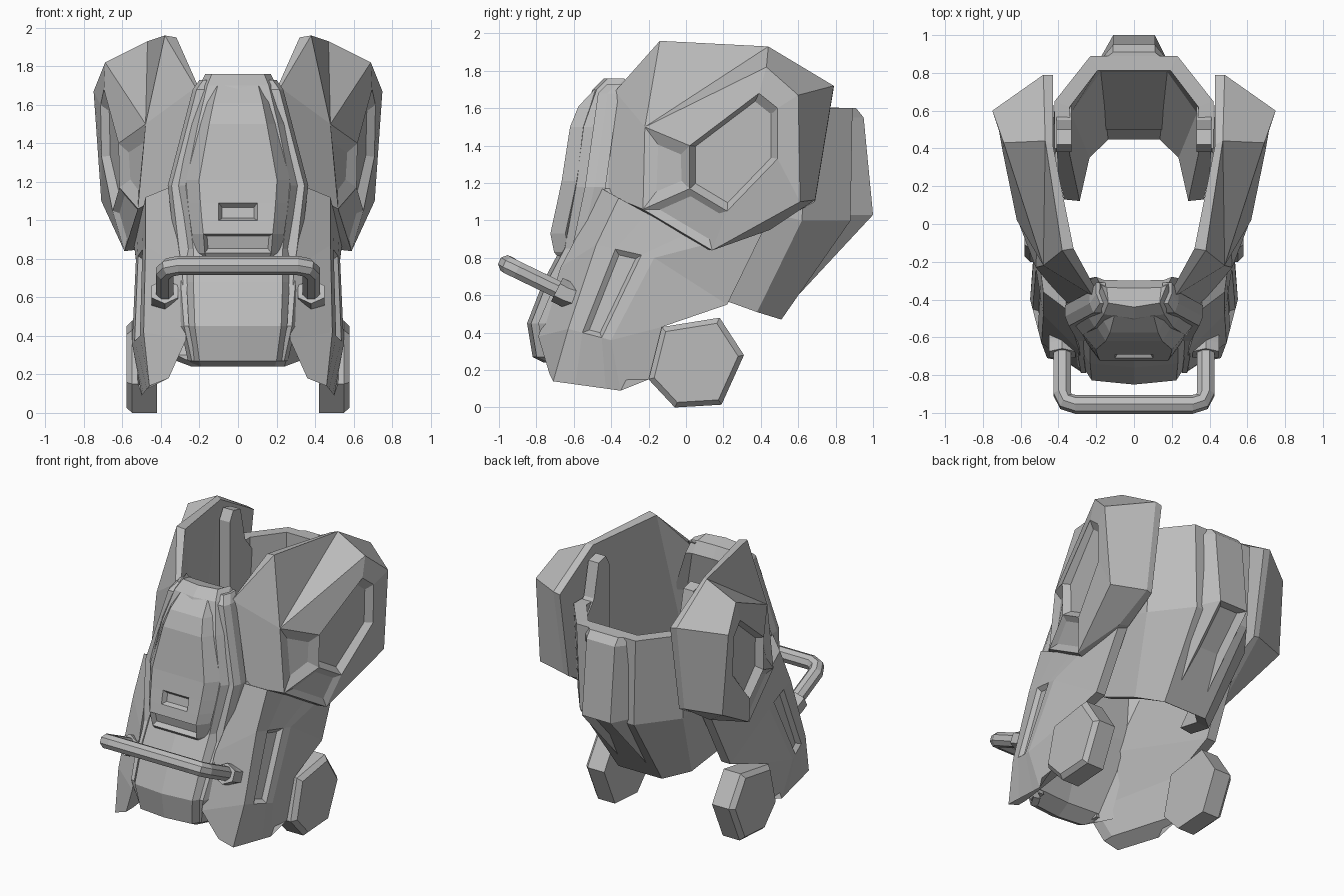
import bpy, bmesh, math
from mathutils import Vector

cube = bpy.data.objects.get("Cube")
if cube:
    bpy.data.objects.remove(cube, do_unlink=True)

GREY = bpy.data.materials.new("armour_grey")
GREY.use_nodes = True
GREY.diffuse_color = (0.5, 0.5, 0.5, 1)
GREY.node_tree.nodes["Principled BSDF"].inputs["Base Color"].default_value = (0.5, 0.5, 0.5, 1)
CORE = Vector((0, 0.1, 1.0))


def orient(bm, ref=CORE):
    """Make all normals agree and point away from ref."""
    bmesh.ops.recalc_face_normals(bm, faces=bm.faces)
    if sum(f.normal.dot(f.calc_center_median() - ref) * f.calc_area() for f in bm.faces) < 0:
        bmesh.ops.reverse_faces(bm, faces=bm.faces)
    bm.normal_update()


def loft(rows, wrap_rows=False, wrap_cols=False, cap=False, ref=CORE):
    """Skin a grid of points with quads."""
    bm = bmesh.new()
    grid = [[bm.verts.new(p) for p in row] for row in rows]
    n, m = len(grid), len(grid[0])
    for i in range(n if wrap_rows else n - 1):
        for j in range(m if wrap_cols else m - 1):
            a, b = grid[i], grid[(i + 1) % n]
            k = (j + 1) % m
            bm.faces.new((a[j], a[k], b[k], b[j]))
    if cap:
        bmesh.ops.holes_fill(bm, edges=[e for e in bm.edges if e.is_boundary], sides=0)
    orient(bm, ref)
    return bm


def recess(bm, faces, thickness, depth):
    bmesh.ops.inset_region(bm, faces=faces, thickness=thickness, depth=-depth, use_even_offset=True)


def finish(bm, name, wall=0, mirror=False):
    me = bpy.data.meshes.new(name)
    bm.to_mesh(me)
    bm.free()
    me.materials.append(GREY)
    ob = bpy.data.objects.new(name, me)
    bpy.context.collection.objects.link(ob)
    if wall:
        s = ob.modifiers.new("wall", "SOLIDIFY")
        s.thickness, s.offset = wall, -1
    if mirror:
        ob.modifiers.new("mirror", "MIRROR")
    return ob


def sweep(path, name, ra, rb, sides=8, mirror=False):
    """Sweep a faceted section along a path."""
    pts = [Vector(p) for p in path]
    rows = []
    for i, p in enumerate(pts):
        t = (pts[min(i + 1, len(pts) - 1)] - pts[max(i - 1, 0)]).normalized()
        side = t.cross(Vector((0, -0.45, -1))).normalized()
        up = side.cross(t)
        ang = [math.tau * (k + 0.5) / sides for k in range(sides)]
        rows.append([p + side * ra * math.cos(a) + up * rb * math.sin(a) for a in ang])
    return finish(loft(rows, wrap_cols=True, cap=True), name, mirror=mirror)


# Front shin plate: curved slab, front surface then wider back surface
shin = [(.24, -.76, .24), (.25, -.82, .27), (.28, -.85, .45), (.29, -.76, .68), (.29, -.67, .85),
        (.34, -.61, 1.18), (.26, -.57, 1.5), (.2, -.50, 1.7), (.17, -.44, 1.76), (.18, -.34, 1.74),
        (.2, -.3, 1.66), (.37, -.42, 1.17), (.42, -.5, .8), (.4, -.66, .3)]
rows = []
for w, y, z in shin:
    bow = .02 if y > -.4 else .11
    rows.append([(s * w, y + d * bow, z) for s, d in ((-1, 1), (-.8, .2), (0, 0), (.8, .2), (1, 1))])
finish(loft(rows, wrap_rows=True, cap=True, ref=Vector((0, -.6, 1))), "shin_plate")

# Raised centre plate with a window and a lower slot
raised = [(.22, -.69, .81), (.23, -.705, .83), (.24, -.725, .93), (.25, -.71, 1.0),
          (.26, -.69, 1.09), (.27, -.665, 1.21), (.2, -.62, 1.5), (.17, -.575, 1.61), (.14, -.49, 1.7)]
rows = [[(-w, y + .08, z), (-.75 * w, y, z), (-.1, y, z), (.1, y, z), (.75 * w, y, z), (w, y + .08, z)]
        for w, y, z in raised]
bm = loft(rows)
for low, high, reach in ((.83, .93, .19), (1.0, 1.09, .05)):
    mid = (low + high) / 2
    hit = [f for f in bm.faces if abs(f.calc_center_median().z - mid) < .02
           and abs(f.calc_center_median().x) < reach and abs(f.normal.x) < .4]
    recess(bm, hit, .018, .03)
finish(bm, "raised_plate", wall=.06)

# Rails along both edges of the shin plate: inner x, outer x, front y, z
rail = [(.15, .2, -.42, 1.73), (.17, .235, -.47, 1.68), (.28, .365, -.54, 1.18),
        (.25, .32, -.62, .8), (.265, .315, -.71, .64), (.255, .3, -.79, .45), (.22, .26, -.75, .27)]
rows = [[(a, y, z), (b - .02, y, z), (b, y + .05, z), (b, y + .11, z), (a, y + .11, z)]
        for a, b, y, z in rail]
finish(loft(rows, wrap_cols=True, cap=True, ref=Vector((.27, -.5, 1))), "edge_rail", mirror=True)

# Lower side panels: slanted groove outside, flat wall inside
side = [[(.36, -.73, .18), (.46, -.71, .14), (.5, -.35, .09), (.52, -.2, .15)],
        [(.27, -.79, .38), (.49, -.63, .42), (.55, -.40, .36), (.53, -.13, .43)],
        [(.29, -.67, .75), (.48, -.48, .87), (.53, -.17, .8), (.5, .22, .55)],
        [(.36, -.45, 1.17), (.48, -.36, 1.12), (.54, .1, .87), (.48, .45, 1.02)]]
rows = []
for p in side:
    p = [Vector(q) for q in p]
    rows.append([p[0], p[1], p[1].lerp(p[2], .33), p[1].lerp(p[2], .78), p[2], p[3],
                 p[3] + Vector((-.07, 0, 0)), p[0] + Vector((.0, .08, 0))])
bm = loft(rows, wrap_cols=True, cap=True, ref=Vector((.45, -.3, .6)))
bm.faces.ensure_lookup_table()
recess(bm, [bm.faces[len(rows[0]) + 2]], .025, .025)
finish(bm, "side_panel", mirror=True)

# Flared upper wings: outer facets, six-sided window, flat inner wall
P = dict(K=(.22, -.38, 1.69), L=(.36, -.42, 1.14), I=(.38, -.14, 1.96), J=(.47, .44, 1.93),
         G=(.48, .79, 1.72), H=(.47, .69, 1.11), A=(.69, .43, 1.82), B=(.75, .6, 1.67),
         C=(.71, .61, 1.1), D=(.59, .14, .84), E=(.52, -.23, 1.06), F=(.48, -.22, 1.5),
         M=(.5, .45, .95), N=(.5, .1, .85),
         K0=(.2, -.35, 1.68), I0=(.32, -.13, 1.95), J0=(.43, .42, 1.92), G0=(.43, .79, 1.71),
         H0=(.43, .69, 1.1), M0=(.42, .45, .97), N0=(.4, .1, .9), L0=(.29, -.35, 1.12))
window = dict(A=(.39, 1.68), B=(.49, 1.6), C=(.49, 1.33), D=(.22, 1.05), E=(.02, 1.17), F=(.02, 1.4))
for key, (y, z) in window.items():
    x = .61 + .19 * y + .02 * (z - 1.06)
    P[key.lower()] = (x, y, z)
    P[key + "2"] = (x - .045, .24 + (y - .24) * .86, 1.37 + (z - 1.37) * .86)
bm = bmesh.new()
V = {k: bm.verts.new(p) for k, p in P.items()}
for names in ("KLEF", "KFI", "IFJ", "FAJ", "JABG", "BCHG", "LDE", "CDMH", "LND", "DNM"):
    bm.faces.new([V[c] for c in names])
for names in ("KIL", "ILN", "INJ", "JNM", "JMHG"):
    bm.faces.new([V[c + "0"] for c in names])
for a, b in zip("KIJGHMNL", "IJGHMNLK"):
    bm.faces.new((V[a], V[b], V[b + "0"], V[a + "0"]))
ring = {}
for a, b in zip("ABCDEF", "BCDEFA"):
    ring[a] = bm.faces.new((V[a], V[b], V[b.lower()], V[a.lower()]))
    bm.faces.new((V[a.lower()], V[b.lower()], V[b + "2"], V[a + "2"]))
bm.faces.new([V[c + "2"] for c in "ABCDEF"])
orient(bm, Vector((.5, .2, 1.4)))
recess(bm, [ring["E"]], .065, .03)
recess(bm, [ring["D"]], .04, .02)
finish(bm, "upper_wing", mirror=True)

# Rear shell wrapped around the back
half = [[(.42, .40, 1.6), (.42, .65, 1.6), (.23, .89, 1.6)],
        [(.43, .40, 1.05), (.41, .62, 1.0), (.21, .88, 1.0)],
        [(.37, .13, .6), (.31, .38, .51), (.17, .51, .47)]]
rows = [r + [(-x, y, z) for x, y, z in reversed(r)] for r in half]
finish(loft(rows, ref=Vector((0, .3, 1))), "rear_shell", wall=.085)

# Rear spine with a vent in its lower slope
spine = [(.84, .91, 1.6), (.84, .95, 1.55), (.82, 1.0, 1.03), (.5, .6, .6)]
rows = [[(-.2, yb, z), (-.11, yo, z), (.11, yo, z), (.2, yb, z)] for yb, yo, z in spine]
bm = loft(rows, wrap_cols=True, cap=True, ref=Vector((0, .8, 1.1)))
vent = [f for f in bm.faces if f.normal.y > .4 and f.normal.z < -.3 and abs(f.normal.x) < .1
        and f.calc_center_median().y > .75]
recess(bm, vent, .04, .035)
finish(bm, "rear_spine")

# Upright posts inside the wings
post = [(.38, 1.1), (.38, 1.8), (.42, 1.87), (.5, 1.85), (.55, 1.62), (.63, 1.52), (.62, 1.1)]
rows = [[(x, y, z) for y, z in post] for x in (.33, .41)]
finish(loft(rows, wrap_cols=True, cap=True, ref=Vector((.37, .5, 1.5))), "inner_post", mirror=True)

# Foot pads: chamfered six-sided blocks
foot = [(-.2, .15), (-.13, .43), (.18, .48), (.31, .28), (.19, .015), (-.06, 0)]
rows = [[(x, .05 + (y - .05) * s, .23 + (z - .23) * s) for y, z in foot]
        for x, s in ((.42, 1), (.55, 1), (.58, .88))]
finish(loft(rows, wrap_cols=True, cap=True, ref=Vector((.5, .05, .23))), "foot_pad", mirror=True)

# Front guard bar and its sockets
right = [(.38, -.60, .59), (.38, -.90, .735), (.36, -.94, .755), (.31, -.955, .765)]
sweep(right + [(-x, y, z) for x, y, z in reversed(right)], "guard_bar", .05, .05)
sweep([(.38, -.55, .575), (.38, -.64, .605), (.38, -.69, .63)], "bar_socket", .08, .07, 6, mirror=True)
